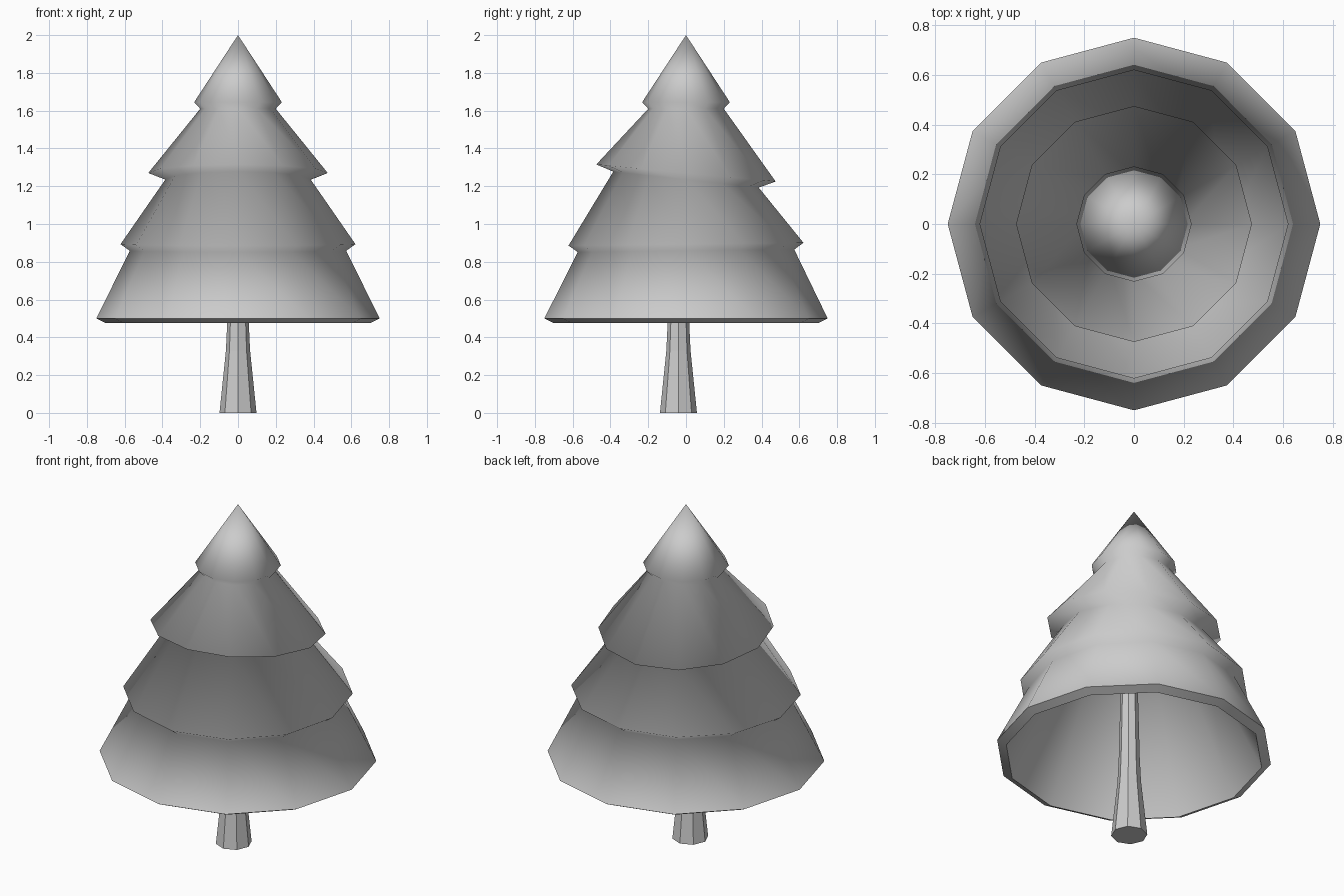
import bpy, bmesh
from math import cos, sin, pi

if "Cube" in bpy.data.objects:
    bpy.data.objects.remove(bpy.data.objects["Cube"])


def lathe(name, rings, sides, top, bottom=None, cy=0.0, smooth=False, sharp=()):
    """Rings run top to bottom as (radius, z, slope along y); ends are points or a cap."""
    bm = bmesh.new()
    loops = []
    for r, z, slope in rings:
        loops.append([bm.verts.new((r * cos(2 * pi * i / sides),
                                    cy + r * sin(2 * pi * i / sides),
                                    z + slope * r * sin(2 * pi * i / sides)))
                      for i in range(sides)])
    for a, b in zip(loops, loops[1:]):
        for i in range(sides):
            j = (i + 1) % sides
            bm.faces.new((a[i], b[i], b[j], a[j]))
    for loop, tip in ((loops[0], top), (loops[-1], bottom)):
        if tip is None:
            bm.faces.new(loop)
        else:
            v = bm.verts.new((0, cy, tip))
            for i in range(sides):
                bm.faces.new((loop[i], loop[(i + 1) % sides], v))
    bmesh.ops.recalc_face_normals(bm, faces=bm.faces[:])
    for f in bm.faces:
        f.smooth = smooth
    for k in sharp:
        for i in range(sides):
            bm.edges.get((loops[k][i], loops[k][(i + 1) % sides])).smooth = False
    mesh = bpy.data.meshes.new(name)
    bm.to_mesh(mesh)
    bm.free()
    obj = bpy.data.objects.new(name, mesh)
    bpy.context.collection.objects.link(obj)
    return obj


# Tiered foliage: outer tiers, bottom rim, then hollow cone inside
foliage = [
    (0.232, 1.645, 0), (0.20, 1.61, 0),
    (0.475, 1.27, -0.095), (0.385, 1.235, -0.11),
    (0.622, 0.893, 0.012), (0.573, 0.858, 0.012),
    (0.75, 0.50, 0), (0.70, 0.475, 0),
]
lathe("foliage", foliage, 12, top=2.0, bottom=1.87, smooth=True, sharp=(6, 7))

# Flared octagonal trunk, set slightly forward and running up inside the foliage
trunk = [(0.035, 1.4, 0), (0.057, 0.48, 0), (0.064, 0.33, 0), (0.098, 0, 0)]
lathe("trunk", trunk, 8, top=None, cy=-0.04)
